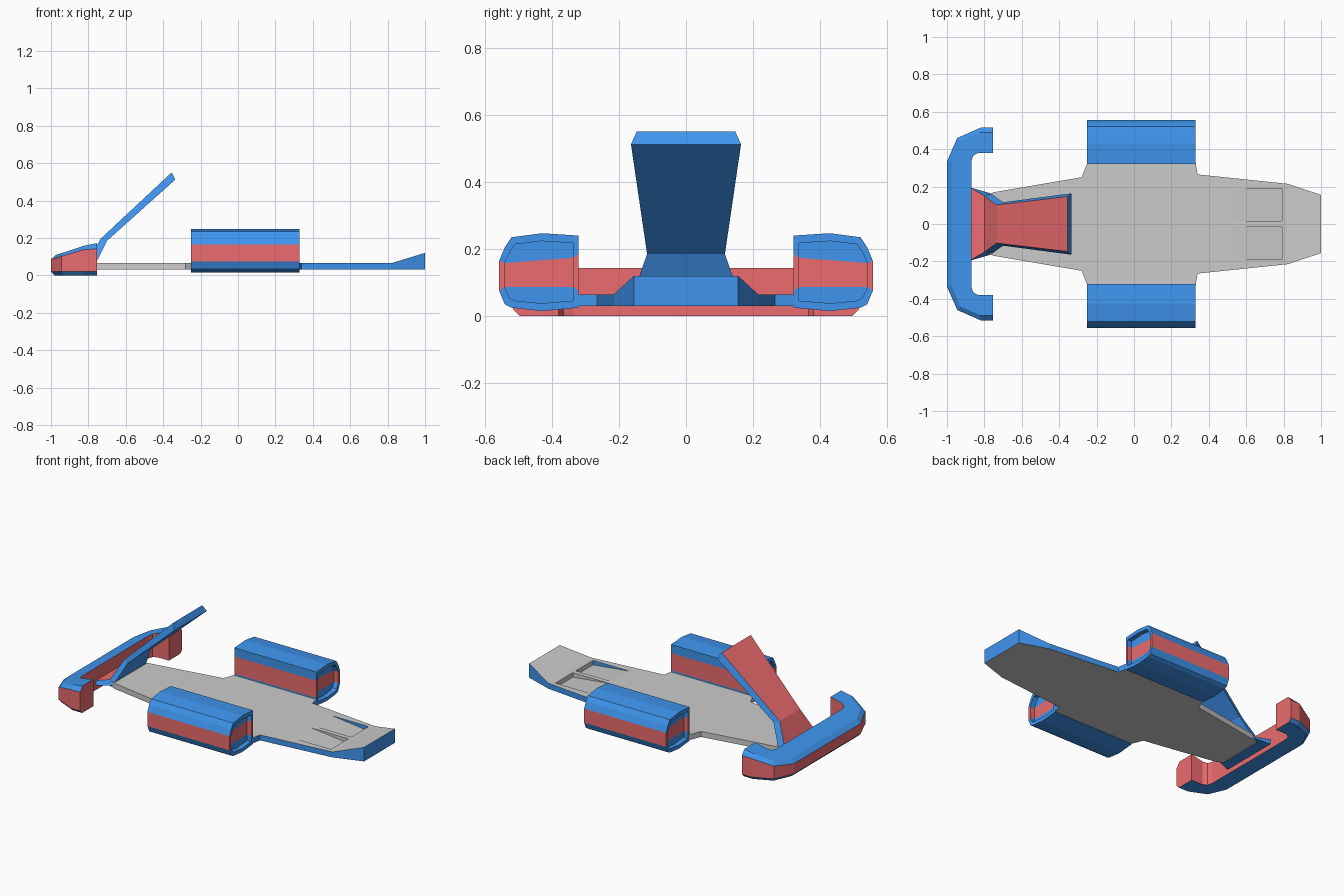
import bpy, bmesh

if "Cube" in bpy.data.objects:
    bpy.data.objects.remove(bpy.data.objects["Cube"])


def material(name, color):
    m = bpy.data.materials.new(name)
    m.diffuse_color = (*color, 1)
    m.use_nodes = True
    m.node_tree.nodes["Principled BSDF"].inputs["Base Color"].default_value = m.diffuse_color
    return m


BLUE_MAT = material("blue_plastic", (0.05, 0.3, 0.86))
RED_MAT = material("red_plastic", (0.84, 0.15, 0.16))
GREY, BLUE, RED = 0, 1, 2


def make(name, verts, faces):
    """faces: list of (vertex indices, material index)"""
    me = bpy.data.meshes.new(name)
    bm = bmesh.new()
    for m in (None, BLUE_MAT, RED_MAT):
        me.materials.append(m)
    vs = [bm.verts.new(v) for v in verts]
    for idx, mat in faces:
        bm.faces.new([vs[i] for i in idx]).material_index = mat
    bmesh.ops.recalc_face_normals(bm, faces=bm.faces)
    bm.to_mesh(me)
    bm.free()
    ob = bpy.data.objects.new(name, me)
    bpy.context.collection.objects.link(ob)
    return ob


def loft(name, rings, mat_of, caps):
    """Skin equal rings; mat_of(ring, side) colours sides; caps are (indices, mat)."""
    n = len(rings[0])
    faces = [((r * n + i, r * n + (i + 1) % n, (r + 1) * n + (i + 1) % n, (r + 1) * n + i), mat_of(r, i))
             for r in range(len(rings) - 1) for i in range(n)]
    last = (len(rings) - 1) * n
    for idx, mat in caps:
        faces.append((idx, mat))
        faces.append(([last + i for i in idx], mat))
    return make(name, [p for ring in rings for p in ring], faces)


# Floor tray: stations of x, half width, top height
stations = [(-0.8, 0.15, 0.065), (-0.75, 0.17, 0.065), (-0.28, 0.25, 0.065), (-0.25, 0.325, 0.065),
            (0.33, 0.325, 0.065), (0.34, 0.265, 0.065), (0.82, 0.215, 0.065), (1.0, 0.155, 0.12)]
rings = [[(x, -w, 0.03), (x, w, 0.03), (x, w, z), (x, -w, z)] for x, w, z in stations]
floor = loft("floor_tray", rings, lambda r, i: BLUE if i in (1, 3) and r >= 4 else GREY, [])
bm = bmesh.new()
bm.from_mesh(floor.data)
bm.verts.ensure_lookup_table()
bm.faces.new(bm.verts[:4])
bm.faces.new(bm.verts[-4:]).material_index = BLUE
bmesh.ops.recalc_face_normals(bm, faces=bm.faces)
bm.to_mesh(floor.data)
bm.free()

# Sloping foot wells, either side of a thin centre rib
wedge = [(0.53, 0.065), (0.79, 0.036), (0.79, 0.1), (0.53, 0.1)]
for s in (-1, 1):
    rings = [[(x, s * y, z) for x, z in wedge] for y in (0.015, 0.19)]
    cutter = loft("foot_well_cutter", rings, lambda r, i: GREY, [])
    bm = bmesh.new()
    bm.from_mesh(cutter.data)
    bm.verts.ensure_lookup_table()
    bm.faces.new(bm.verts[:4])
    bm.faces.new(bm.verts[4:]).material_index = BLUE
    bmesh.ops.recalc_face_normals(bm, faces=bm.faces)
    bm.to_mesh(cutter.data)
    bm.free()
    cutter.hide_render = True
    mod = floor.modifiers.new("foot_well", 'BOOLEAN')
    mod.operation = 'DIFFERENCE'
    mod.object = cutter
    bpy.context.view_layer.objects.active = floor
    bpy.ops.object.modifier_apply(modifier=mod.name)
    bpy.data.objects.remove(cutter)

# Side pods: rounded sections with recessed ends and a red band
pod = [(0.32, 0.24), (0.43, 0.247), (0.52, 0.235), (0.54, 0.205), (0.557, 0.165), (0.557, 0.075),
       (0.54, 0.035), (0.52, 0.025), (0.43, 0.015), (0.32, 0.025), (0.32, 0.075), (0.32, 0.185)]
inner = [(0.44 + (y - 0.44) * 0.86, 0.13 + (z - 0.13) * 0.8) for y, z in pod]
pod_caps = [([11, 0, 1, 2, 3, 4], BLUE), ([4, 5, 10, 11], RED), ([5, 6, 7, 8, 9, 10], BLUE)]
for side, s in (("left", 1), ("right", -1)):
    layers = [(-0.22, inner), (-0.25, inner), (-0.25, pod), (0.33, pod), (0.33, inner), (0.30, inner)]
    rings = [[(x, s * y, z) for y, z in prof] for x, prof in layers]
    loft(side + "_pod", rings, lambda r, i: RED if i in (4, 10) else BLUE, pod_caps)

# Rear bumper: swept section, pairs of outer and inner path points
half = [((-0.755, 0.515), (-0.755, 0.38)), ((-0.82, 0.515), (-0.835, 0.38)),
        ((-0.945, 0.46), (-0.86, 0.365)), ((-1.0, 0.335), (-0.87, 0.335))]
path = half + [((a, -b), (c, -d)) for (a, b), (c, d) in reversed(half)]


def bumper_ring(o, i):
    def pt(t, z=None, base=0.1, slope=0.33, top=0.172):
        x, y = (o[k] + (i[k] - o[k]) * t for k in (0, 1))
        return (x, y, min(top, base + slope * (x + 1)) if z is None else z)
    return [pt(0.15, 0), pt(1, 0), pt(1), pt(0.2), pt(0, None, 0.085, 0.3, 0.14), pt(0, 0.02)]


loft("rear_bumper", [bumper_ring(o, i) for o, i in path],
     lambda r, i: RED if i in (1, 4) else BLUE, [(range(6), RED)])

# Slanted panel with its foot: top x, z, half width, then the same for the underside
panel = [(-0.875, 0.06, 0.195, -0.875, 0.03, 0.195), (-0.80, 0.07, 0.15, -0.77, 0.045, 0.165),
         (-0.735, 0.195, 0.102, -0.70, 0.185, 0.116), (-0.355, 0.55, 0.147, -0.335, 0.512, 0.164)]
rings = [[(x, -w, z), (x, w, z), (u, v, t), (u, -v, t)] for x, z, w, u, t, v in panel]
loft("slanted_panel", rings, lambda r, i: RED if i == 0 else BLUE, [(range(4), BLUE)])
